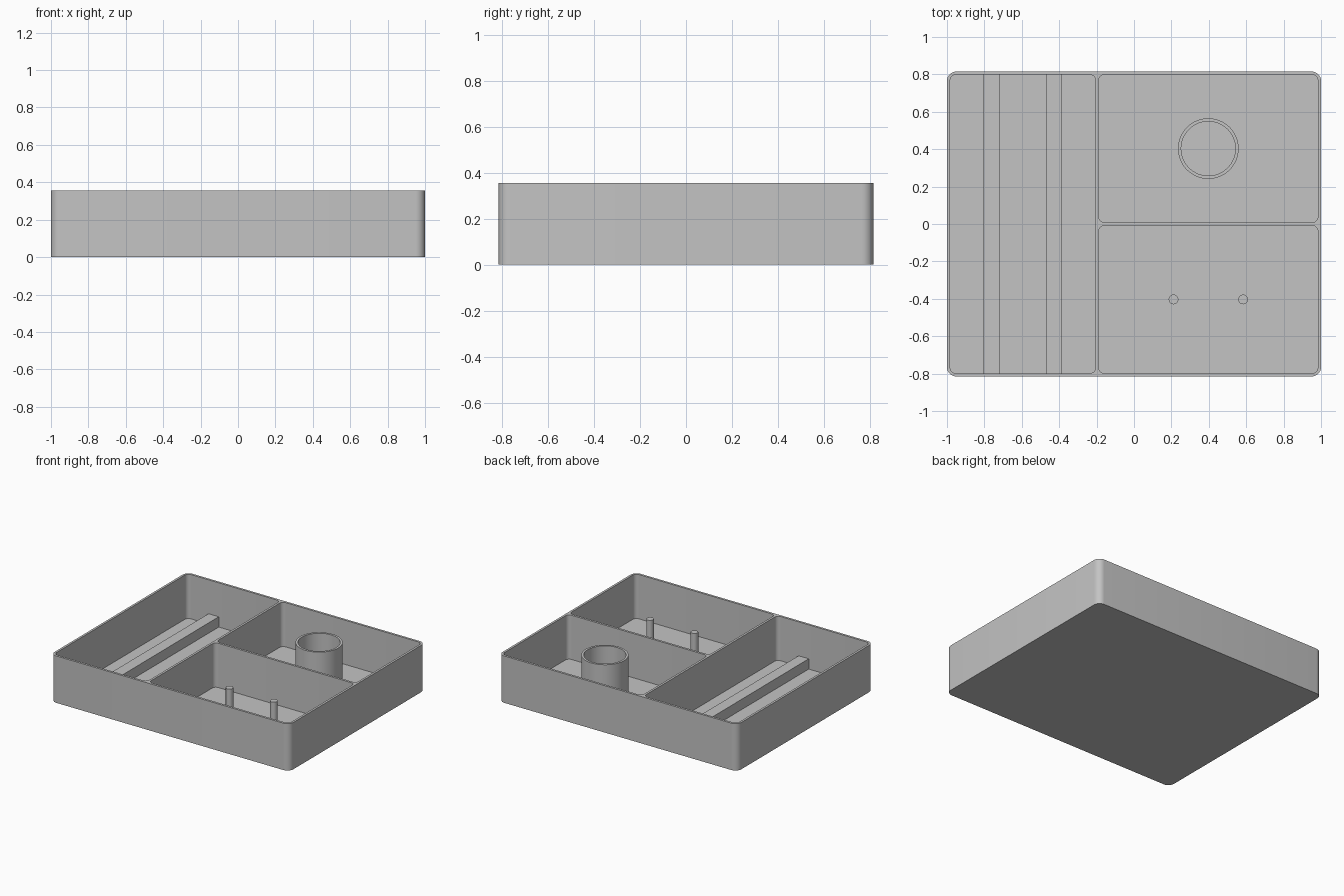
import bpy
import bmesh
import math
from mathutils import Matrix, Vector

cube = bpy.data.objects.get("Cube")
if cube:
    bpy.data.objects.remove(cube, do_unlink=True)

HEIGHT, FLOOR, WALL = 0.355, 0.02, 0.017
HALF_X, HALF_Y = 1.0, 0.815
IN_X, IN_Y = HALF_X - WALL, HALF_Y - WALL
DIVIDER_X = -0.197           # centre of the long divider
EMBED = 0.008                # how far fittings sink into floor and walls

grey = bpy.data.materials.new("plain grey")
grey.use_nodes = True
COLOUR = (0.55, 0.55, 0.55, 1)
grey.diffuse_color = COLOUR
grey.node_tree.nodes["Principled BSDF"].inputs["Base Color"].default_value = COLOUR


def finish(name, bm):
    bmesh.ops.recalc_face_normals(bm, faces=bm.faces)
    mesh = bpy.data.meshes.new(name)
    bm.to_mesh(mesh)
    bm.free()
    mesh.materials.append(grey)
    obj = bpy.data.objects.new(name, mesh)
    bpy.context.collection.objects.link(obj)
    return obj


def activate(obj):
    bpy.ops.object.select_all(action='DESELECT')
    obj.select_set(True)
    bpy.context.view_layer.objects.active = obj


def smooth(obj):
    activate(obj)
    bpy.ops.object.shade_smooth_by_angle(angle=math.radians(35))


def block(name, x0, x1, y0, y1, z0, z1, radius=0):
    """Box with optionally rounded upright edges."""
    bm = bmesh.new()
    size = Vector((x1 - x0, y1 - y0, z1 - z0, 1))
    centre = Vector((x0 + x1, y0 + y1, z0 + z1)) / 2
    bmesh.ops.create_cube(bm, size=1, matrix=Matrix.Translation(centre) @ Matrix.Diagonal(size))
    if radius:
        upright = [e for e in bm.edges
                   if abs(e.verts[0].co.z - e.verts[1].co.z) > 0.01]
        bmesh.ops.bevel(bm, geom=upright, offset=radius, segments=8,
                        profile=0.5, affect='EDGES')
    return finish(name, bm)


# Tray body with three rounded pockets
tray = block("tray", -HALF_X, HALF_X, -HALF_Y, HALF_Y, 0, HEIGHT, 0.05)
half = WALL / 2
pockets = [
    (-IN_X, DIVIDER_X - half, -IN_Y, IN_Y),
    (DIVIDER_X + half, IN_X, half, IN_Y),
    (DIVIDER_X + half, IN_X, -IN_Y, -half),
]
for bounds in pockets:
    cutter = block("pocket_cutter", *bounds, FLOOR, HEIGHT + 0.1, 0.03)
    cutter.hide_render = True
    cut = tray.modifiers.new("pocket", 'BOOLEAN')
    cut.operation = 'DIFFERENCE'
    cut.solver = 'EXACT'
    cut.object = cutter
    activate(tray)
    bpy.ops.object.modifier_apply(modifier=cut.name)
    bpy.data.objects.remove(cutter, do_unlink=True)
smooth(tray)

# Two long rails across the wide pocket
for side, x0, x1 in (("right", -0.806, -0.72), ("left", -0.47, -0.385)):
    block(side + "_rail", x0, x1, -IN_Y - EMBED, IN_Y + EMBED,
          FLOOR - EMBED, 0.098)

# Open cup ring in the back pocket
pocket_x = (DIVIDER_X + half + IN_X) / 2
pocket_y = (half + IN_Y) / 2
bm = bmesh.new()
r_out, r_in, low = 0.162, 0.145, FLOOR - EMBED
corners = [(r_in, low), (r_out, low), (r_out, HEIGHT), (r_in, HEIGHT)]
verts = [bm.verts.new((r, 0, z)) for r, z in corners]
edges = [bm.edges.new((verts[i], verts[(i + 1) % 4])) for i in range(4)]
bmesh.ops.spin(bm, geom=verts + edges, cent=(0, 0, 0), axis=(0, 0, 1),
               angle=math.tau, steps=64)
bmesh.ops.remove_doubles(bm, verts=bm.verts, dist=0.0001)
ring = finish("cup_ring", bm)
ring.location = (pocket_x, pocket_y, 0)
smooth(ring)

# Two pegs in the front pocket
PEG_TOP = 0.27
for side, sign in (("right", -1), ("left", 1)):
    bm = bmesh.new()
    bmesh.ops.create_cone(bm, cap_ends=True, segments=24, radius1=0.026,
                          radius2=0.026, depth=PEG_TOP - low)
    peg = finish(side + "_peg", bm)
    peg.location = (pocket_x + sign * 0.186, -pocket_y, (PEG_TOP + low) / 2)
    smooth(peg)
